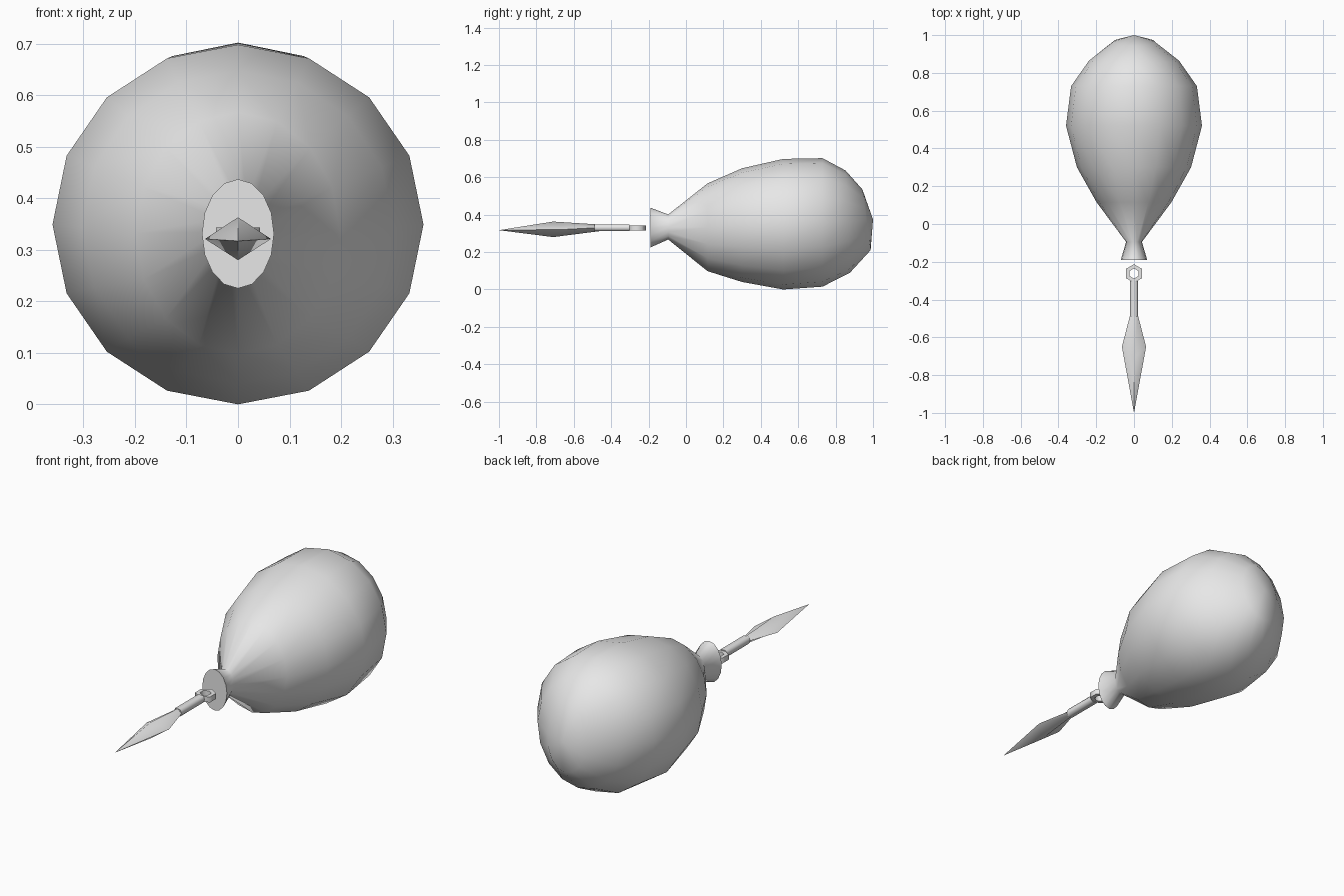
import bpy, bmesh, math

cube = bpy.data.objects.get("Cube")
if cube:
    bpy.data.objects.remove(cube, do_unlink=True)

grey = bpy.data.materials.new("plain_grey")
grey.use_nodes = True
grey.diffuse_color = (0.8, 0.8, 0.8, 1)
grey.node_tree.nodes["Principled BSDF"].inputs["Base Color"].default_value = (0.8, 0.8, 0.8, 1)


def loft(name, sections, cyclic=False, angle=70):
    """Bridge cross-sections; a one-point section makes a tip, open ends are capped."""
    bm = bmesh.new()
    rings = [[bm.verts.new(p) for p in s] for s in sections]
    pairs = list(zip(rings, rings[1:]))
    if cyclic:
        pairs.append((rings[-1], rings[0]))
    for a, b in pairs:
        n = max(len(a), len(b))
        for i in range(n):
            j = (i + 1) % n
            if len(a) == 1:
                bm.faces.new((a[0], b[j], b[i]))
            elif len(b) == 1:
                bm.faces.new((a[i], a[j], b[0]))
            else:
                bm.faces.new((a[i], a[j], b[j], b[i]))
    if not cyclic:
        for end in (rings[0], rings[-1]):
            if len(end) > 2:
                bm.faces.new(end)
    bmesh.ops.recalc_face_normals(bm, faces=bm.faces)
    mesh = bpy.data.meshes.new(name)
    bm.to_mesh(mesh)
    bm.free()
    mesh.materials.append(grey)
    obj = bpy.data.objects.new(name, mesh)
    bpy.context.collection.objects.link(obj)
    for o in bpy.context.selected_objects:
        o.select_set(False)
    obj.select_set(True)
    bpy.context.view_layer.objects.active = obj
    bpy.ops.object.shade_smooth_by_angle(angle=math.radians(angle))
    return obj


def oval(y, half_width, bottom, top, lean=0.0, sides=16):
    """Upright oval across the y axis; lean shifts its top along y."""
    mid, half = (top + bottom) / 2, (top - bottom) / 2
    turns = [2 * math.pi * k / sides for k in range(sides)]
    return [(half_width * math.cos(t), y + lean * math.sin(t), mid + half * math.sin(t))
            for t in turns]


# Balloon with flared, closed neck and slightly leaning back end
loft("balloon", [
    oval(-0.19, 0.07, 0.225, 0.437),
    oval(-0.095, 0.042, 0.267, 0.401),
    oval(0.115, 0.198, 0.098, 0.567),
    oval(0.30, 0.302, 0.04, 0.648),
    oval(0.52, 0.36, 0.0, 0.698),
    oval(0.73, 0.333, 0.015, 0.702),
    oval(0.865, 0.238, 0.09, 0.636, -0.012),
    oval(0.965, 0.11, 0.21, 0.535, -0.022),
    [(0, 1.0, 0.374)],
])

# Diamond-section blade
AXIS = 0.321
loft("dart_blade", [
    [(0.02, -0.48, 0.33), (0, -0.46, 0.347), (-0.02, -0.48, 0.33), (0, -0.46, 0.312)],
    [(0.064, -0.65, AXIS), (0, -0.71, 0.363), (-0.064, -0.65, AXIS), (0, -0.71, 0.28)],
    [(0, -1.0, 0.317)],
])

# Six-sided grip
def grip(y):
    return [(0.022, y, 0.33), (0.014, y, 0.348), (-0.014, y, 0.348),
            (-0.022, y, 0.33), (-0.014, y, 0.312), (0.014, y, 0.312)]

loft("dart_grip", [grip(-0.49), grip(-0.302)])

# Hexagonal ring at the end of the grip
outer, inner, low, high = 0.049, 0.027, 0.315, 0.343
ring = []
for k in range(6):
    t = math.radians(90 + 60 * k)
    ring.append([(r * math.cos(t), -0.262 + r * math.sin(t), z)
                 for r, z in ((outer, low), (outer, high), (inner, high), (inner, low))])
loft("dart_ring", ring, cyclic=True)
